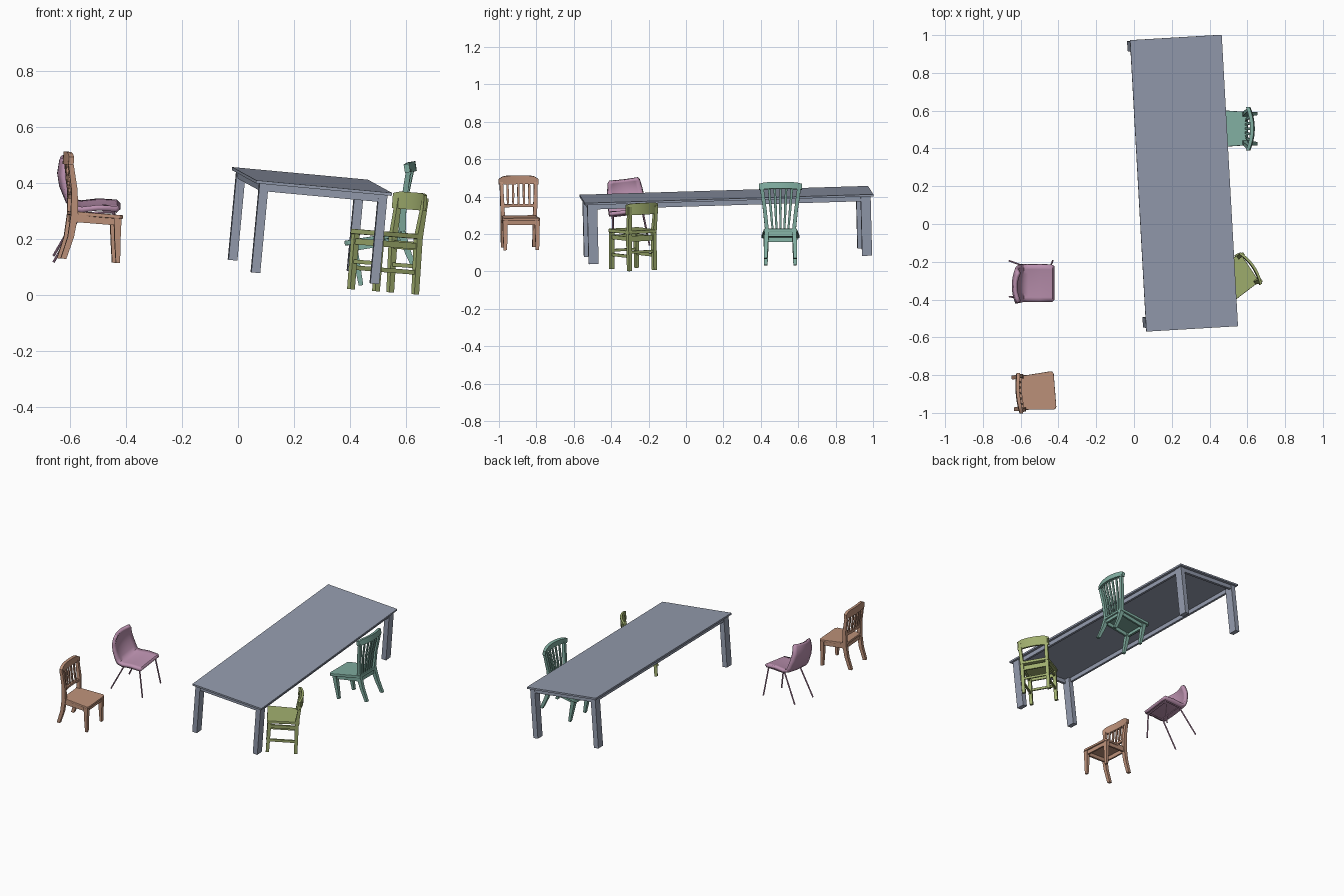
import bpy, bmesh, math
from mathutils import Matrix, Vector

if "Cube" in bpy.data.objects:
    bpy.data.objects.remove(bpy.data.objects["Cube"])


def material(name, rgb):
    m = bpy.data.materials.new(name)
    lin = [(c / 255 / 12.92 if c < 10 else ((c / 255 + 0.055) / 1.055) ** 2.4) for c in rgb]
    m.diffuse_color = (*lin, 1)
    m.use_nodes = True
    m.node_tree.nodes["Principled BSDF"].inputs["Base Color"].default_value = m.diffuse_color
    return m


GREY = material("slate grey", (148, 156, 174))
PINK = material("dusty pink", (187, 145, 175))
BROWN = material("warm tan", (190, 146, 122))
TEAL = material("sea green", (128, 173, 160))
OLIVE = material("olive green", (160, 174, 110))


def frame(origin, normal, yaw):
    """Tilted furniture frame: X forward, Y left, Z up."""
    n = Vector(normal).normalized()
    a = math.radians(yaw)
    f = Vector((math.cos(a), math.sin(a), 0))
    f = (f - n * f.dot(n)).normalized()
    m = Matrix((f, n.cross(f), n)).transposed().to_4x4()
    m.translation = origin
    return m


def finish(name, bm, fr, mat, smooth=False):
    bmesh.ops.recalc_face_normals(bm, faces=bm.faces)
    me = bpy.data.meshes.new(name)
    bm.to_mesh(me)
    bm.free()
    me.materials.append(mat)
    ob = bpy.data.objects.new(name, me)
    bpy.context.collection.objects.link(ob)
    ob.matrix_world = fr
    if smooth:
        bpy.context.view_layer.objects.active = ob
        ob.select_set(True)
        bpy.ops.object.shade_smooth_by_angle(angle=math.radians(40))
        ob.select_set(False)
    return ob


def loft(name, rings, fr, mat, smooth=False):
    bm = bmesh.new()
    vs = [[bm.verts.new(p) for p in r] for r in rings]
    k = len(rings[0])
    for a, b in zip(vs, vs[1:]):
        for i in range(k):
            bm.faces.new((a[i], a[(i + 1) % k], b[(i + 1) % k], b[i]))
    bm.faces.new(vs[0])
    bm.faces.new(vs[-1])
    return finish(name, bm, fr, mat, smooth)


SQ = ((-.5, -.5), (.5, -.5), (.5, .5), (-.5, .5))


def post(name, pts, fr, mat):
    """Upright bar; each point is x, y, z, depth, width."""
    loft(name, [[(x + a * d, y + b * w, z) for a, b in SQ] for x, y, z, d, w in pts], fr, mat, len(pts) > 2)


def rail(name, pts, fr, mat):
    """Crosswise bar; each point is x, y, z, depth, height."""
    loft(name, [[(x + a * d, y, z + b * h) for a, b in SQ] for x, y, z, d, h in pts], fr, mat, len(pts) > 2)


def box(name, lo, hi, fr, mat):
    c = [(a + b) / 2 for a, b in zip(lo, hi)]
    post(name, [(c[0], c[1], z, hi[0] - lo[0], hi[1] - lo[1]) for z in (lo[2], hi[2])], fr, mat)


def seat(name, back, front, wb, wf, z, t, fr, mat):
    """Tapered seat slab with clipped corners and a small edge bevel."""
    c = 0.012
    out = [(back, -wb), (front - c, -wf), (front, -wf + c), (front, wf - c), (front - c, wf), (back, wb)]
    ob = loft(name, [[(x, y, h) for x, y in out] for h in (z - t, z)], fr, mat)
    bv = ob.modifiers.new("edge", "BEVEL")
    bv.width, bv.segments = 0.003, 2


def tube(name, a, b, r, fr, mat):
    a, b = Vector(a), Vector(b)
    d = (b - a).normalized()
    u = d.orthogonal().normalized()
    v = d.cross(u)
    ang = [i * math.tau / 8 for i in range(8)]
    loft(name, [[p + u * r * math.cos(t) + v * r * math.sin(t) for t in ang] for p in (a, b)], fr, mat, True)


def crest(name, x, z, half, bow, d, h, arch, fr, mat, n=10):
    """Bowed back rail, thinner towards its ends when arch is given."""
    pts = []
    for i in range(n + 1):
        t = -1 + 2 * i / n
        drop = arch * t ** 6
        pts.append((x - bow * (1 - t * t), half * t, z - drop / 2, d, h - drop))
    rail(name, pts, fr, mat)


# ---- long table ----
T = frame((0.265, 0.216, 0.411), (0.0937, -0.0252, 0.995), 3.2)
W, L = 0.244, 0.773
box("table_top", (-W, -L, -0.011), (W, L, 0), T, GREY)
for sx in (-1, 1):
    for sy in (-1, 1):
        x0, x1 = sorted((sx * (W - 0.014), sx * (W - 0.046)))
        y0, y1 = sorted((sy * (L - 0.014), sy * (L - 0.067)))
        box("table_leg", (x0, y0, -0.33), (x1, y1, -0.011), T, GREY)
    x0, x1 = sorted((sx * (W - 0.018), sx * (W - 0.034)))
    box("side_apron", (x0, -L + 0.06, -0.037), (x1, L - 0.06, -0.011), T, GREY)
    y0, y1 = sorted((sx * (L - 0.018), sx * (L - 0.034)))
    box("end_apron", (-W + 0.04, y0, -0.037), (W - 0.04, y1, -0.011), T, GREY)

# ---- brown spindle chair ----
B = frame((-0.533, -0.888, 0.122), (0.08, 0.0, 0.997), 4.5)
seat("brown_seat", -0.085, 0.102, 0.088, 0.102, 0.172, 0.014, B, BROWN)
for s in (-1, 1):
    post("brown_front_leg", [(0.097, s * 0.086, 0, 0.015, 0.018), (0.089, s * 0.086, 0.08, 0.021, 0.023),
                             (0.083, s * 0.086, 0.16, 0.027, 0.027)], B, BROWN)
    post("brown_back_post", [(-0.099, s * 0.084, 0, 0.02, 0.02), (-0.079, s * 0.085, 0.08, 0.022, 0.022),
                             (-0.072, s * 0.086, 0.16, 0.026, 0.022), (-0.08, s * 0.089, 0.25, 0.022, 0.02),
                             (-0.102, s * 0.092, 0.35, 0.018, 0.018)], B, BROWN)
    rail("brown_side_apron", [(0, s * 0.08, 0.148, 0.17, 0.028), (0, s * 0.092, 0.148, 0.17, 0.028)], B, BROWN)
rail("brown_front_apron", [(0.086, y, 0.148, 0.012, 0.028) for y in (-0.09, 0.09)], B, BROWN)
rail("brown_back_apron", [(-0.072, y, 0.148, 0.012, 0.028) for y in (-0.085, 0.085)], B, BROWN)
crest("brown_crest", -0.1, 0.36, 0.107, 0.012, 0.018, 0.046, 0.018, B, BROWN)
crest("brown_lower_rail", -0.078, 0.224, 0.085, 0.008, 0.014, 0.016, 0, B, BROWN)
for i in range(-2, 3):
    y, b = i * 0.029, 0.01 * (1 - (i / 3) ** 2)
    post("brown_spindle", [(-0.078 - b, y, 0.224, 0.008, 0.008), (-0.09 - b, y, 0.28, 0.009, 0.013),
                           (-0.1 - b, y, 0.345, 0.008, 0.01)], B, BROWN)

# ---- green slat chair ----
G = frame((0.5425, 0.505, 0.0525), (-0.16, 0.0, 0.987), 180)
seat("green_seat", -0.085, 0.138, 0.088, 0.102, 0.165, 0.018, G, TEAL)
for s in (-1, 1):
    post("green_front_leg", [(0.104, s * 0.078, -0.002, 0.016, 0.018), (0.106, s * 0.077, 0.08, 0.022, 0.024),
                             (0.108, s * 0.076, 0.15, 0.026, 0.028)], G, TEAL)
    post("green_back_leg", [(-0.104, s * 0.08, 0, 0.018, 0.018), (-0.082, s * 0.077, 0.08, 0.022, 0.022),
                            (-0.07, s * 0.074, 0.155, 0.028, 0.024)], G, TEAL)
    post("green_back_post", [(-0.07, s * 0.072, 0.155, 0.026, 0.02), (-0.092, s * 0.083, 0.26, 0.022, 0.02),
                             (-0.13, s * 0.1, 0.38, 0.018, 0.02)], G, TEAL)
    rail("green_side_apron", [(0.015, s * 0.068, 0.137, 0.18, 0.026), (0.015, s * 0.08, 0.137, 0.18, 0.026)], G, TEAL)
rail("green_front_apron", [(0.11, y, 0.137, 0.012, 0.026) for y in (-0.08, 0.08)], G, TEAL)
rail("green_back_apron", [(-0.07, y, 0.137, 0.012, 0.026) for y in (-0.075, 0.075)], G, TEAL)
crest("green_crest", -0.125, 0.388, 0.115, 0.024, 0.019, 0.036, 0.006, G, TEAL)
for i in range(-2, 3):
    b = 0.02 * (1 - (i / 3) ** 2)
    post("green_slat", [(-0.074, i * 0.021, 0.16, 0.008, 0.01), (-0.093 - b * 0.6, i * 0.026, 0.27, 0.008, 0.014),
                        (-0.128 - b, i * 0.031, 0.38, 0.008, 0.012)], G, TEAL)

# ---- olive school chair ----
O = frame((0.518, -0.284, 0.011), (0.08, 0.0, 1), 214)
seat("olive_seat", -0.095, 0.1, 0.09, 0.1, 0.216, 0.018, O, OLIVE)
for s in (-1, 1):
    post("olive_front_leg", [(0.084, s * 0.08, 0, 0.02, 0.02), (0.084, s * 0.08, 0.2, 0.022, 0.022)], O, OLIVE)
    post("olive_back_post", [(-0.086, s * 0.08, 0, 0.02, 0.02), (-0.08, s * 0.08, 0.2, 0.024, 0.022),
                             (-0.094, s * 0.085, 0.345, 0.016, 0.018)], O, OLIVE)
    for z, h in ((0.078, 0.016), (0.172, 0.022)):
        box("olive_side_rung", (-0.08, s * 0.08 - 0.005, z - h / 2), (0.08, s * 0.08 + 0.005, z + h / 2), O, OLIVE)
for x, z, h in ((0.084, 0.172, 0.022), (0.084, 0.1, 0.014), (-0.082, 0.172, 0.03), (-0.084, 0.1, 0.014)):
    rail("olive_cross_rung", [(x, y, z, 0.01, h) for y in (-0.08, 0.08)], O, OLIVE)
crest("olive_backrest", -0.084, 0.332, 0.1, 0.02, 0.013, 0.062, 0.008, O, OLIVE)

# ---- pink shell chair ----
P = frame((-0.53, -0.29, 0.128), (0, -0.12, 0.993), 0)
profile = [(0.102, 0.184, 0.09), (0.094, 0.193, 0.099), (0.03, 0.191, 0.1), (-0.03, 0.184, 0.1),
           (-0.058, 0.19, 0.1), (-0.078, 0.212, 0.1), (-0.1, 0.265, 0.098), (-0.107, 0.31, 0.092),
           (-0.1, 0.353, 0.084), (-0.096, 0.364, 0.074)]
bm = bmesh.new()
rows = []
for i, (x, z, w) in enumerate(profile):
    wrap = 0.018 * max(0, min(1, (i - 4) / 2))
    lift = 0.006 if 1 < i < 6 else 0
    rows.append([bm.verts.new((x + wrap * (t / 4) ** 2, w * t / 4, z + lift * (t / 4) ** 2)) for t in range(-4, 5)])
for a, b in zip(rows, rows[1:]):
    for i in range(8):
        bm.faces.new((a[i], a[i + 1], b[i + 1], b[i]))
shell = finish("pink_shell", bm, P, PINK, True)
sol = shell.modifiers.new("padding", "SOLIDIFY")
sol.thickness, sol.offset = 0.02, 0
for s in (-1, 1):
    tube("pink_front_leg", (0.085, s * 0.082, 0.182), (0.1, s * 0.096, 0), 0.0045, P, PINK)
    tube("pink_back_leg", (-0.03, s * 0.08, 0.175), (-0.13, s * 0.096, 0), 0.0045, P, PINK)
    tube("pink_side_bar", (0.085, s * 0.082, 0.18), (-0.03, s * 0.08, 0.173), 0.0045, P, PINK)
for x in (0.08, -0.025):
    tube("pink_cross_bar", (x, -0.08, 0.177), (x, 0.08, 0.177), 0.0045, P, PINK)
